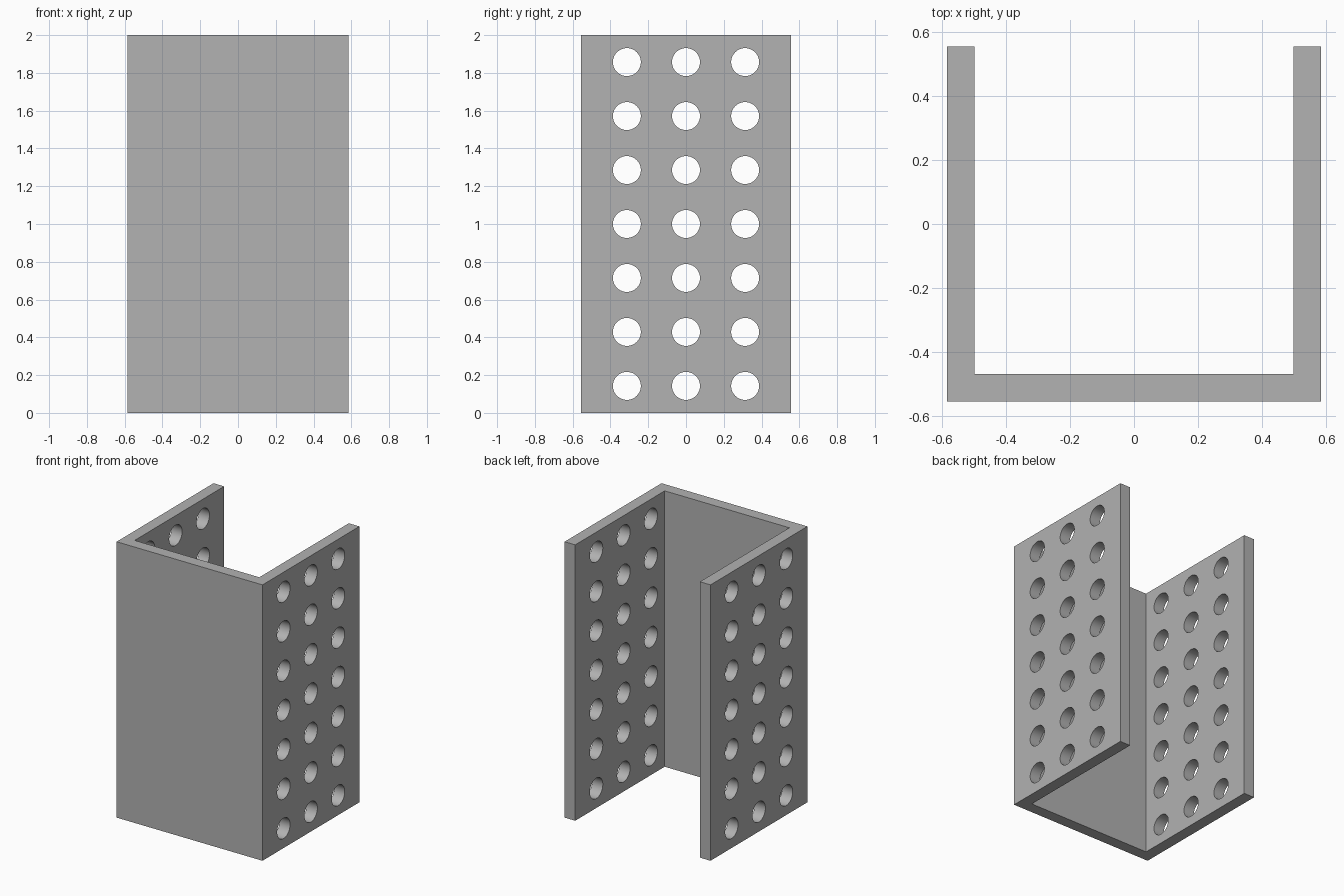
import bpy, bmesh, math
from mathutils import Matrix

cube = bpy.data.objects.get("Cube")
if cube:
    bpy.data.objects.remove(cube, do_unlink=True)

HALF_W, HALF_D, HEIGHT, WALL = 0.585, 0.555, 2.0, 0.085
HOLE_R, ROW_STEP, COLUMN_STEP = 0.074, HEIGHT / 7, 0.313

grey = bpy.data.materials.new("grey")
grey.use_nodes = True
colour = (0.445, 0.445, 0.445, 1)
grey.diffuse_color = colour
grey.node_tree.nodes["Principled BSDF"].inputs["Base Color"].default_value = colour


def add_object(name, bm):
    bmesh.ops.recalc_face_normals(bm, faces=bm.faces)
    mesh = bpy.data.meshes.new(name)
    bm.to_mesh(mesh)
    bm.free()
    mesh.materials.append(grey)
    obj = bpy.data.objects.new(name, mesh)
    bpy.context.collection.objects.link(obj)
    return obj


# U-shaped channel: mirrored half profile, extruded upwards
half = [(HALF_W, -HALF_D), (HALF_W, HALF_D),
        (HALF_W - WALL, HALF_D), (HALF_W - WALL, WALL - HALF_D)]
profile = half + [(-x, y) for x, y in reversed(half)]
bm = bmesh.new()
base = bm.faces.new([bm.verts.new((x, y, 0)) for x, y in profile])
top = bmesh.ops.extrude_face_region(bm, geom=[base])["geom"]
bmesh.ops.translate(bm, vec=(0, 0, HEIGHT),
                    verts=[v for v in top if isinstance(v, bmesh.types.BMVert)])
channel = add_object("perforated_channel", bm)

# Grid of drills passing through both side walls
bm = bmesh.new()
for row in range(7):
    for column in (-1, 0, 1):
        place = (Matrix.Translation((0, column * COLUMN_STEP, (row + 0.5) * ROW_STEP))
                 @ Matrix.Rotation(math.pi / 2, 4, "Y"))
        bmesh.ops.create_cone(bm, cap_ends=True, segments=48, radius1=HOLE_R,
                              radius2=HOLE_R, depth=HALF_W * 3, matrix=place)
drills = add_object("hole_cutter", bm)
drills.hide_render = True

# Cut the holes, then smooth their walls
cut = channel.modifiers.new("side_holes", "BOOLEAN")
cut.operation = "DIFFERENCE"
cut.solver = "EXACT"
cut.object = drills
bpy.ops.object.select_all(action="DESELECT")
channel.select_set(True)
bpy.context.view_layer.objects.active = channel
bpy.ops.object.modifier_apply(modifier=cut.name)
bpy.data.objects.remove(drills, do_unlink=True)
bpy.ops.object.shade_smooth_by_angle(angle=math.radians(30))
